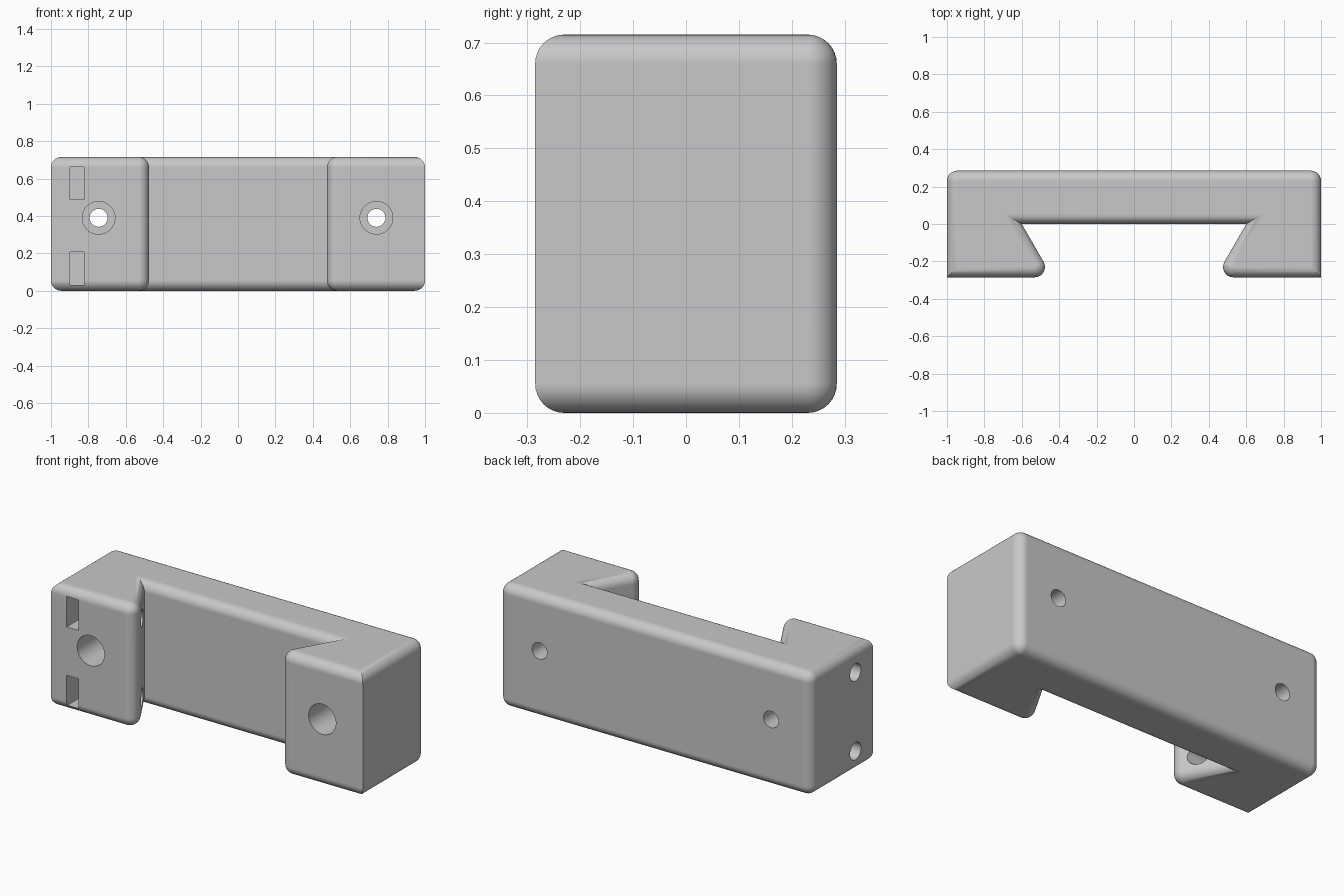
import bpy, bmesh, math
from mathutils import Vector, Matrix

cube = bpy.data.objects.get("Cube")
if cube:
    bpy.data.objects.remove(cube, do_unlink=True)

HEIGHT, BACK, RADIUS, STEPS = 0.715, 0.285, 0.055, 8
NOTCH = 0.6                                            # half width of the dovetail at its floor
TIP = NOTCH - BACK * math.tan(math.radians(30))        # half width at its mouth

grey = bpy.data.materials.new("plain grey")
grey.use_nodes = True
grey.diffuse_color = (0.58, 0.58, 0.58, 1)
grey.node_tree.nodes["Principled BSDF"].inputs["Base Color"].default_value = grey.diffuse_color

# Plan outline, counter-clockwise: (x, y, rounded corner?)
right_half = [(NOTCH, 0, False), (TIP, -BACK, True), (1, -BACK, False), (1, BACK, True)]
outline = right_half + [(-x, y, r) for x, y, r in reversed(right_half)]


def inset_outline(d):
    """Outline moved inwards by d, with arcs at the rounded corners."""
    points = []
    for i, (x, y, rounded) in enumerate(outline):
        here = Vector((x, y))
        before = Vector(outline[i - 1][:2])
        after = Vector(outline[(i + 1) % len(outline)][:2])
        a, b = (here - before).normalized(), (after - here).normalized()
        n1, n2 = Vector((-a.y, a.x)), Vector((-b.y, b.x))
        mitre = (n1 + n2) / (1 + n1.dot(n2))
        if rounded:
            centre = here + mitre * RADIUS
            for k in range(STEPS + 1):
                points.append(centre - n1.slerp(n2, k / STEPS) * (RADIUS - d))
        else:
            points.append(here + mitre * d)
    return points


# Bracket body: stacked outlines with rounded top and bottom rims
levels = []
for k in range(STEPS + 1):
    angle = math.pi / 2 * k / STEPS
    levels.append((RADIUS * (1 - math.sin(angle)), RADIUS * (1 - math.cos(angle))))
levels += [(d, HEIGHT - z) for d, z in reversed(levels)]

bm = bmesh.new()
rings = [[bm.verts.new((p.x, p.y, z)) for p in inset_outline(d)] for d, z in levels]
count = len(rings[0])
for low, high in zip(rings, rings[1:]):
    for i in range(count):
        j = (i + 1) % count
        bm.faces.new((low[i], low[j], high[j], high[i]))
bm.faces.new(rings[0][::-1])
bm.faces.new(rings[-1])
bmesh.ops.remove_doubles(bm, verts=bm.verts, dist=0.0001)
bmesh.ops.recalc_face_normals(bm, faces=bm.faces)
mesh = bpy.data.meshes.new("bracket_body")
bm.to_mesh(mesh)
bm.free()
body = bpy.data.objects.new("bracket_body", mesh)
bpy.context.collection.objects.link(body)
mesh.materials.append(grey)


def cut(name, build):
    """Subtract a temporary cutter from the body."""
    cutter_bm = bmesh.new()
    build(cutter_bm)
    cutter_mesh = bpy.data.meshes.new(name)
    cutter_bm.to_mesh(cutter_mesh)
    cutter_bm.free()
    cutter_mesh.materials.append(grey)
    cutter = bpy.data.objects.new(name, cutter_mesh)
    cutter.hide_render = True
    bpy.context.collection.objects.link(cutter)
    mod = body.modifiers.new(name, "BOOLEAN")
    mod.operation, mod.solver, mod.object = "DIFFERENCE", "EXACT", cutter
    bpy.ops.object.modifier_apply(modifier=name)
    bpy.data.objects.remove(cutter, do_unlink=True)


def drill(name, start, end, radius):
    a, b = Vector(start), Vector(end)
    turn = (b - a).to_track_quat("Z", "Y").to_matrix().to_4x4()
    cut(name, lambda m: bmesh.ops.create_cone(
        m, cap_ends=True, segments=40, radius1=radius, radius2=radius,
        depth=(b - a).length, matrix=Matrix.Translation((a + b) / 2) @ turn))


bpy.context.view_layer.objects.active = body
body.select_set(True)

# Counterbored screw holes from front to back
for x in (-0.745, 0.74):
    drill("screw_hole", (x, -0.4, 0.39), (x, 0.4, 0.39), 0.048)
    drill("counterbore", (x, -0.4, 0.39), (x, 0.1, 0.39), 0.0875)

# Clamp screw holes and nut slots in one jaw
for z in (0.118, 0.575):
    drill("clamp_hole", (-1.1, -0.125, z), (-0.4, -0.125, z), 0.05)
    place = Matrix.Translation((-0.862, -0.22, z)) @ Matrix.Diagonal((0.075, 0.36, 0.176, 1))
    cut("nut_slot", lambda m: bmesh.ops.create_cube(m, size=1, matrix=place))

# Smooth rounds, crisp hole rims
bpy.ops.object.shade_smooth_by_angle(angle=math.radians(30))
weighted = body.modifiers.new("even_shading", "WEIGHTED_NORMAL")
weighted.keep_sharp = True
